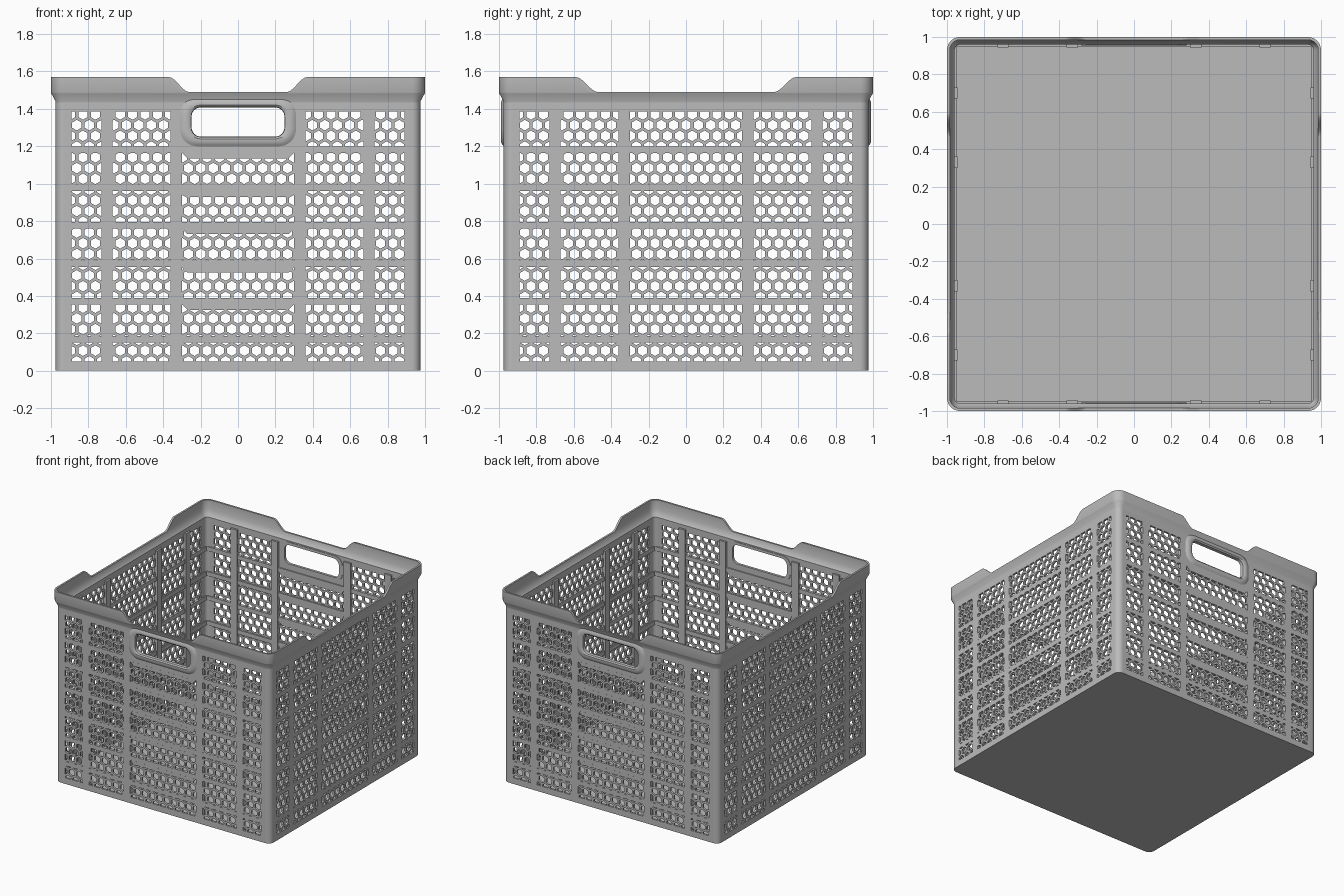
import bpy, bmesh, math
from mathutils import Matrix, Vector

cube = bpy.data.objects.get("Cube")
if cube:
    bpy.data.objects.remove(cube)

# Single plastic colour
grey = bpy.data.materials.new("grey plastic")
grey.use_nodes = True
grey.diffuse_color = (0.5, 0.5, 0.5, 1)
grey.node_tree.nodes["Principled BSDF"].inputs["Base Color"].default_value = grey.diffuse_color

# Main sizes
OUT, CORE, THICK, WALL_TOP = 0.975, 0.93, 0.016, 1.43
INNER = OUT - THICK
PITCH = 0.0663
ROW = PITCH * math.sqrt(3) / 2
COLUMNS = [(-0.89, -0.73), (-0.67, -0.36), (-0.30, 0.30), (0.36, 0.67), (0.73, 0.89)]
ROWS = [(0.05, 0.15), (0.185, 0.355), (0.39, 0.555), (0.59, 0.76),
        (0.795, 0.96), (0.995, 1.165), (1.20, 1.385)]
RIBS = [-0.70, -0.33, 0.33, 0.70]
HANDLE_Z = 1.33


def finish(bm, name, thickness=0):
    """Turn a bmesh into a smooth-by-angle object, optionally thickened inward."""
    bmesh.ops.remove_doubles(bm, verts=bm.verts, dist=1e-5)
    if not thickness:
        bmesh.ops.recalc_face_normals(bm, faces=bm.faces)
    mesh = bpy.data.meshes.new(name)
    bm.to_mesh(mesh)
    bm.free()
    mesh.materials.append(grey)
    obj = bpy.data.objects.new(name, mesh)
    bpy.context.collection.objects.link(obj)
    bpy.ops.object.select_all(action='DESELECT')
    obj.select_set(True)
    bpy.context.view_layer.objects.active = obj
    if thickness:
        mod = obj.modifiers.new("thickness", 'SOLIDIFY')
        mod.thickness = thickness
        mod.offset = -1
        bpy.ops.object.modifier_apply(modifier=mod.name)
    bpy.ops.object.shade_smooth_by_angle(angle=math.radians(35))
    return obj


def turned(obj, name, quarter):
    """Linked copy on another side of the crate."""
    copy = bpy.data.objects.new(name, obj.data)
    copy.rotation_euler.z = quarter * math.pi / 2
    bpy.context.collection.objects.link(copy)


def face(bm, points):
    bm.faces.new([bm.verts.new(p) for p in points])


def loft(bm, rings, cyclic=False):
    """Skin closed rings; cyclic joins the last ring to the first."""
    rows = [[bm.verts.new(p) for p in ring] for ring in rings]
    pairs = list(zip(rows, rows[1:])) + ([(rows[-1], rows[0])] if cyclic else [])
    for a, b in pairs:
        for i in range(len(a)):
            j = (i + 1) % len(a)
            bm.faces.new((a[i], a[j], b[j], b[i]))
    return rows


def box(bm, x0, x1, y0, y1, z0, z1):
    size = Matrix.Diagonal((x1 - x0, y1 - y0, z1 - z0, 1))
    place = Matrix.Translation(((x0 + x1) / 2, (y0 + y1) / 2, (z0 + z1) / 2))
    bmesh.ops.create_cube(bm, size=1, matrix=place @ size)


def clip(poly, x0, x1, z0, z1):
    """Clip a polygon to a rectangle."""
    for axis, sign, limit in ((0, 1, x0), (0, -1, -x1), (1, 1, z0), (1, -1, -z1)):
        kept = []
        for p, q in zip(poly, poly[1:] + poly[:1]):
            a, b = sign * p[axis] - limit, sign * q[axis] - limit
            if a >= 0:
                kept.append(p)
            if (a >= 0) != (b >= 0):
                kept.append(p.lerp(q, a / (a - b)))
        poly = kept
    area = sum(p.cross(q) for p, q in zip(poly, poly[1:] + poly[:1])) if poly else 0
    return poly if abs(area) > 1e-7 else []


def hex_points(x, z, r):
    return [Vector((x + r * math.sin(-k * math.pi / 3), z + r * math.cos(k * math.pi / 3)))
            for k in range(6)]


def hex_net(bm, x0, x1, z0, z1):
    """Rectangular panel pierced by honeycomb holes."""
    for j in range(int(z0 / ROW) - 1, int(z1 / ROW) + 3):
        z = j * ROW + 0.05
        for i in range(int(x0 / PITCH) - 2, int(x1 / PITCH) + 3):
            x = (i + (j % 2) / 2) * PITCH
            outer, inner = hex_points(x, z, PITCH / math.sqrt(3)), hex_points(x, z, 0.0285)
            for k in range(6):
                n = (k + 1) % 6
                poly = clip([outer[k], outer[n], inner[n], inner[k]], x0, x1, z0, z1)
                if poly:
                    face(bm, [(p.x, -OUT, p.y) for p in poly])


def plate(bm, x0, x1, z0, z1):
    if x1 - x0 > 1e-4 and z1 - z0 > 1e-4:
        face(bm, [(x0, -OUT, z0), (x1, -OUT, z0), (x1, -OUT, z1), (x0, -OUT, z1)])


def rounded(hw, hh, r, y):
    """Rounded rectangle around the handle centre."""
    ring = []
    for c, (sx, sz) in enumerate(((1, 1), (-1, 1), (-1, -1), (1, -1))):
        for s in range(9):
            a = (c + s / 8) * math.pi / 2
            ring.append((sx * (hw - r) + r * math.cos(a), y,
                         HANDLE_Z + sz * (hh - r) + r * math.sin(a)))
    return ring


def make_wall(name, handle):
    bm = bmesh.new()
    edge = -CORE
    for x0, x1 in COLUMNS:
        plate(bm, edge, x0, 0, WALL_TOP)
        edge = x1
        rows = ROWS[:-1] if handle and x0 < 0 < x1 else ROWS
        base = 0
        for z0, z1 in rows:
            plate(bm, x0, x1, base, z0)
            hex_net(bm, x0, x1, z0, z1)
            base = z1
        if rows is ROWS:
            plate(bm, x0, x1, base, WALL_TOP)
        else:
            # Handle opening in the top middle panel
            plate(bm, x0, x1, base, HANDLE_Z - 0.1)
            loft(bm, [rounded(x1, 0.1, 0, -OUT), rounded(0.25, 0.08, 0.05, -OUT)])
    plate(bm, edge, CORE, 0, WALL_TOP)
    # Rounded corner
    arc = [(CORE + (OUT - CORE) * math.sin(t * math.pi / 12),
            -CORE - (OUT - CORE) * math.cos(t * math.pi / 12)) for t in range(7)]
    for p, q in zip(arc, arc[1:]):
        face(bm, [(*p, 0), (*q, 0), (*q, WALL_TOP), (*p, WALL_TOP)])
    bmesh.ops.remove_doubles(bm, verts=bm.verts, dist=1e-5)
    bmesh.ops.dissolve_degenerate(bm, edges=bm.edges, dist=1e-5)
    for f in bm.faces:
        f.normal_update()
        c = f.calc_center_median()
        if f.normal.dot(Vector((max(c.x - CORE, 0), min(c.y + CORE, 0), 0))) < 0:
            f.normal_flip()
    return finish(bm, name, THICK)


turned(make_wall("front_wall", True), "back_wall", 2)
side = make_wall("right_wall", False)
side.rotation_euler.z = math.pi / 2
turned(side, "left_wall", 3)

# Inner ribs: uprights and thin shelves between the hole rows
bm = bmesh.new()
for x in RIBS:
    box(bm, x - 0.03, x + 0.03, -INNER - 0.004, -0.944, 0.02, 1.41)
for low, high in zip(ROWS, ROWS[1:]):
    box(bm, -INNER, INNER, -INNER - 0.004, -0.95, low[1], high[0])
ribs = finish(bm, "front_ribs")
for k, label in enumerate(("right", "back", "left"), 1):
    turned(ribs, label + "_ribs", k)

# Deeper tapered bars across the middle of the handle walls
bm = bmesh.new()
for _, z in ROWS[1:-1]:
    outline = [(-0.30, z), (-0.27, z - 0.03), (0.27, z - 0.03), (0.30, z)]
    loop = [[bm.verts.new((x, y, h)) for x, h in outline] for y in (-OUT - 0.0005, -0.953)]
    bm.faces.new(loop[0])
    bm.faces.new(loop[1])
    for i in range(4):
        j = (i + 1) % 4
        bm.faces.new((loop[0][i], loop[0][j], loop[1][j], loop[1][i]))
turned(finish(bm, "front_middle_bars"), "back_middle_bars", 2)

# Raised handle surround
bm = bmesh.new()
loft(bm, [rounded(0.31, 0.13, 0.09, -OUT), rounded(0.30, 0.12, 0.085, -0.982),
          rounded(0.285, 0.108, 0.075, -0.988), rounded(0.262, 0.09, 0.06, -0.988),
          rounded(0.25, 0.08, 0.05, -0.98), rounded(0.248, 0.078, 0.049, -0.955),
          rounded(0.28, 0.10, 0.07, -0.955), rounded(0.28, 0.10, 0.07, -0.965)], cyclic=True)
turned(finish(bm, "front_handle_surround"), "back_handle_surround", 2)


# Perimeter stations: centre point, outward direction and rim height
def stations():
    result = []
    for k in range(4):
        spin = Matrix.Rotation(k * math.pi / 2, 3, 'Z')
        inner, outer = ((0.26, 0.37), (0.47, 0.59))[k % 2]
        steps = [(inner + (outer - inner) * t / 10, t / 10) for t in range(11)]
        line = [(-u, t) for u, t in reversed(steps)] + steps
        side_points = [(u, 0, 1.49 + 0.08 * t * t * (3 - 2 * t)) for u, t in line]
        side_points += [(CORE, a * math.pi / 12, 1.57) for a in range(7)]
        for u, angle, height in [(-CORE, 0, 1.57)] * (k == 0) + side_points:
            result.append((spin @ Vector((u, -CORE, 0)),
                           spin @ Vector((math.sin(angle), -math.cos(angle), 0)), height))
    return result[:-1]


def perimeter(offset, z=None):
    return [c + n * (offset - CORE) + Vector((0, 0, h if z is None else z))
            for c, n, h in stations()]


# Flared collar with dipped edges
bm = bmesh.new()
loft(bm, [perimeter(OUT, WALL_TOP), perimeter(OUT, 1.44), perimeter(0.998, 1.482),
          perimeter(1.0, 1.488), perimeter(1.0), perimeter(0.985), perimeter(0.985, 1.488),
          perimeter(0.968, 1.45), perimeter(INNER, 1.44), perimeter(INNER, WALL_TOP)], cyclic=True)
finish(bm, "flared_rim")

# Floor
bm = bmesh.new()
low, high = loft(bm, [perimeter(0.968, 0), perimeter(0.968, 0.03)])
bm.faces.new(low)
bm.faces.new(high)
finish(bm, "floor")
